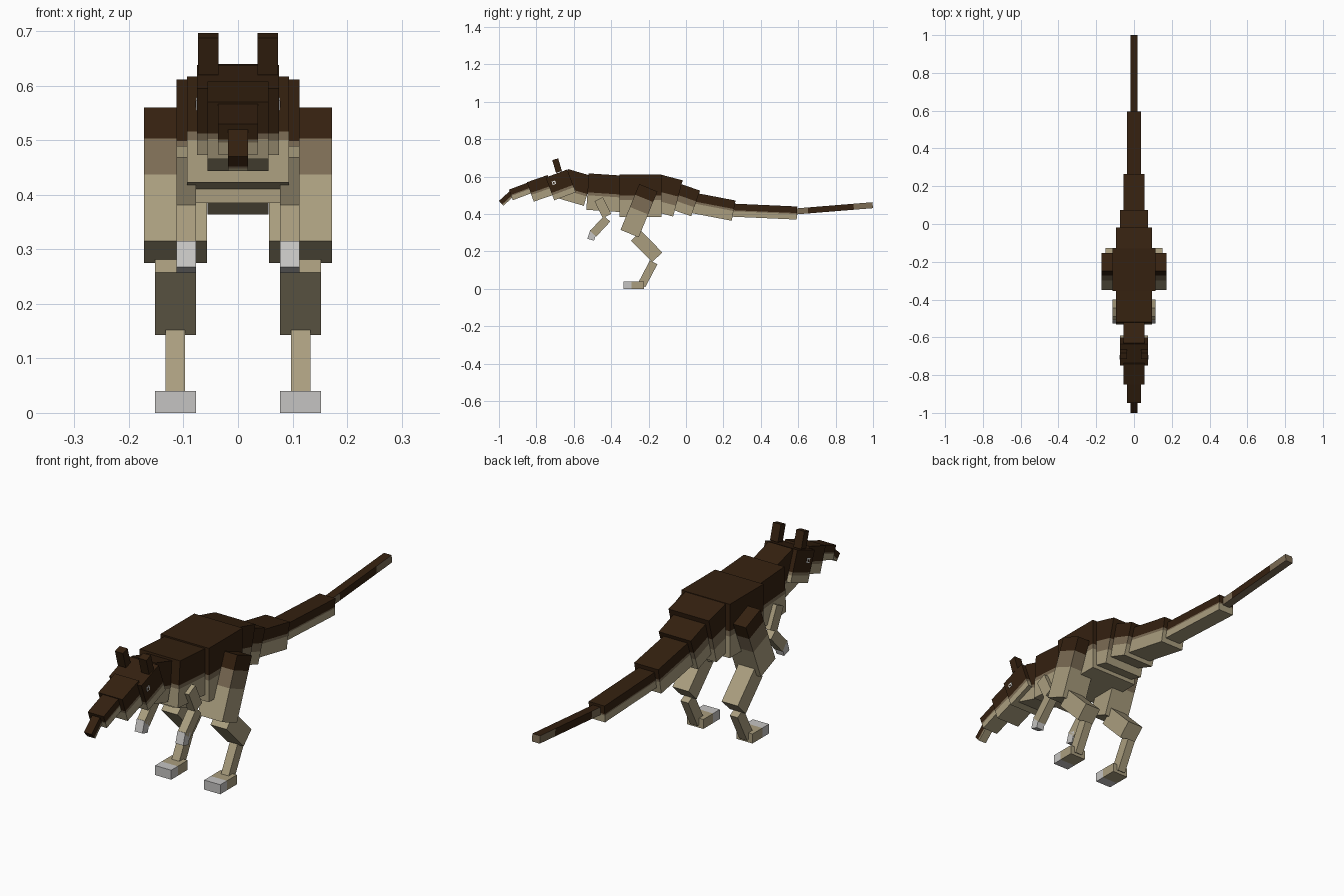
import bpy, bmesh
from mathutils import Vector

cube = bpy.data.objects.get("Cube")
if cube:
    bpy.data.objects.remove(cube, do_unlink=True)

MATS = []


def material(name, rgb):
    m = bpy.data.materials.new(name)
    m.use_nodes = True
    m.diffuse_color = (*rgb, 1)
    m.node_tree.nodes["Principled BSDF"].inputs["Base Color"].default_value = (*rgb, 1)
    MATS.append(m)
    return len(MATS) - 1


DARK = material("dark_brown", (0.035, 0.015, 0.005))
MID = material("mid_brown", (0.20, 0.15, 0.09))
TAN = material("tan", (0.40, 0.34, 0.21))
CLAW = material("claw_grey", (0.56, 0.55, 0.54))
WHITE = material("eye_white", (0.8, 0.8, 0.78))


def block(name, a, b, depth, x0, x1, bands, along="depth", roof=None, under=None):
    """Box on the side-view edge a-b (y, z), extruded by depth to the right of it.
    bands: (end fraction, colour) counted along the depth or the length."""
    a, b = Vector((0, *a)), Vector((0, *b))
    length = (b - a).length
    d = (b - a) / length
    perp = Vector((0, d.z, -d.y))
    axis, size = (perp, depth) if along == "depth" else (d, length)
    bm = bmesh.new()
    bmesh.ops.create_cube(bm, size=1)
    for v in bm.verts:
        u, w = v.co.y + 0.5, 0.5 - v.co.z
        x = x0 + (x1 - x0) * (v.co.x + 0.5)
        v.co = a + d * length * u + perp * depth * w + Vector((x, 0, 0))
    bmesh.ops.recalc_face_normals(bm, faces=bm.faces)
    for end, _ in bands[:-1]:
        bmesh.ops.bisect_plane(bm, geom=bm.verts[:] + bm.edges[:] + bm.faces[:],
                               plane_co=a + axis * size * end, plane_no=axis)
    for f in bm.faces:
        t = (f.calc_center_median() - a).dot(axis) / size
        f.material_index = next(c for end, c in bands if t <= end + 0.001)
        facing = f.normal.dot(perp)
        if roof is not None and facing < -0.9:
            f.material_index = roof
        if under is not None and facing > 0.9:
            f.material_index = under
    mesh = bpy.data.meshes.new(name)
    bm.to_mesh(mesh)
    bm.free()
    for m in MATS:
        mesh.materials.append(m)
    obj = bpy.data.objects.new(name, mesh)
    bpy.context.collection.objects.link(obj)


def pair(name, a, b, depth, x0, x1, bands, **kw):
    block("left_" + name, a, b, depth, x0, x1, bands, **kw)
    block("right_" + name, a, b, depth, -x1, -x0, bands, **kw)


def coat(dark, mid):
    return [(dark, DARK), (mid, MID), (1, TAN)]


# Body, neck, head and tail: name, top edge, depth, half width, coat
SPINE = [
    ("nose", (-1, .47), (-.945, .52), .035, .018, coat(.7, .85)),
    ("snout_tip", (-.947, .53), (-.84, .57), .06, .037, coat(.5, .6)),
    ("snout", (-.85, .57), (-.74, .608), .11, .056, coat(.55, .65)),
    ("head", (-.75, .595), (-.635, .638), .13, .075, coat(.68, .78)),
    ("neck", (-.63, .64), (-.5, .602), .165, .056, coat(.6, .68)),
    ("chest", (-.52, .617), (-.34, .605), .195, .094, coat(.52, .6)),
    ("hips", (-.355, .612), (-.13, .612), .227, .113, coat(.5, .6)),
    ("tail_base", (-.14, .612), (-.018, .58), .2, .094, coat(.45, .7)),
    ("tail_upper", (-.04, .565), (.075, .525), .145, .075, coat(.42, .65)),
    ("tail_middle", (.05, .513), (.265, .472), .11, .056, coat(.42, .52)),
    ("tail_lower", (.24, .456), (.595, .44), .07, .037, coat(.5, .58)),
]
for name, a, b, depth, half, bands in SPINE:
    block(name, a, b, depth, -half, half, bands)
block("tail_tip", (.59, .43), (.997, .463), .032, -.018, .018,
      [(.15, MID), (.75, DARK), (1, MID)], along="length", roof=DARK, under=MID)

# Ears and eyes
pair("ear", (-.695, .62), (-.715, .688), .033, .036, .073, [(1, DARK)])
pair("eye", (-.718, .573), (-.7, .579), .019, .072, .077, [(1, WHITE)])
pair("pupil", (-.712, .569), (-.704, .572), .009, .073, .078, [(1, DARK)])

# Arms
pair("upper_arm", (-.444, .49), (-.40, .40), .05, .077, .113, [(1, TAN)])
pair("forearm", (-.513, .31), (-.438, .39), .045, .077, .113, [(1, TAN)])
pair("hand", (-.527, .268), (-.512, .315), .037, .077, .113, [(1, CLAW)])

# Legs
pair("thigh", (-.35, .315), (-.25, .56), .105, .057, .172,
     [(.5, TAN), (.77, MID), (1, DARK)], along="length")
pair("shin", (-.24, .31), (-.127, .195), .075, .077, .152, [(1, TAN)])
pair("ankle", (-.257, .03), (-.193, .152), .045, .097, .133, [(1, TAN)])
pair("foot", (-.335, .04), (-.225, .04), .04, .077, .152,
     [(.4, CLAW), (1, TAN)], along="length")
